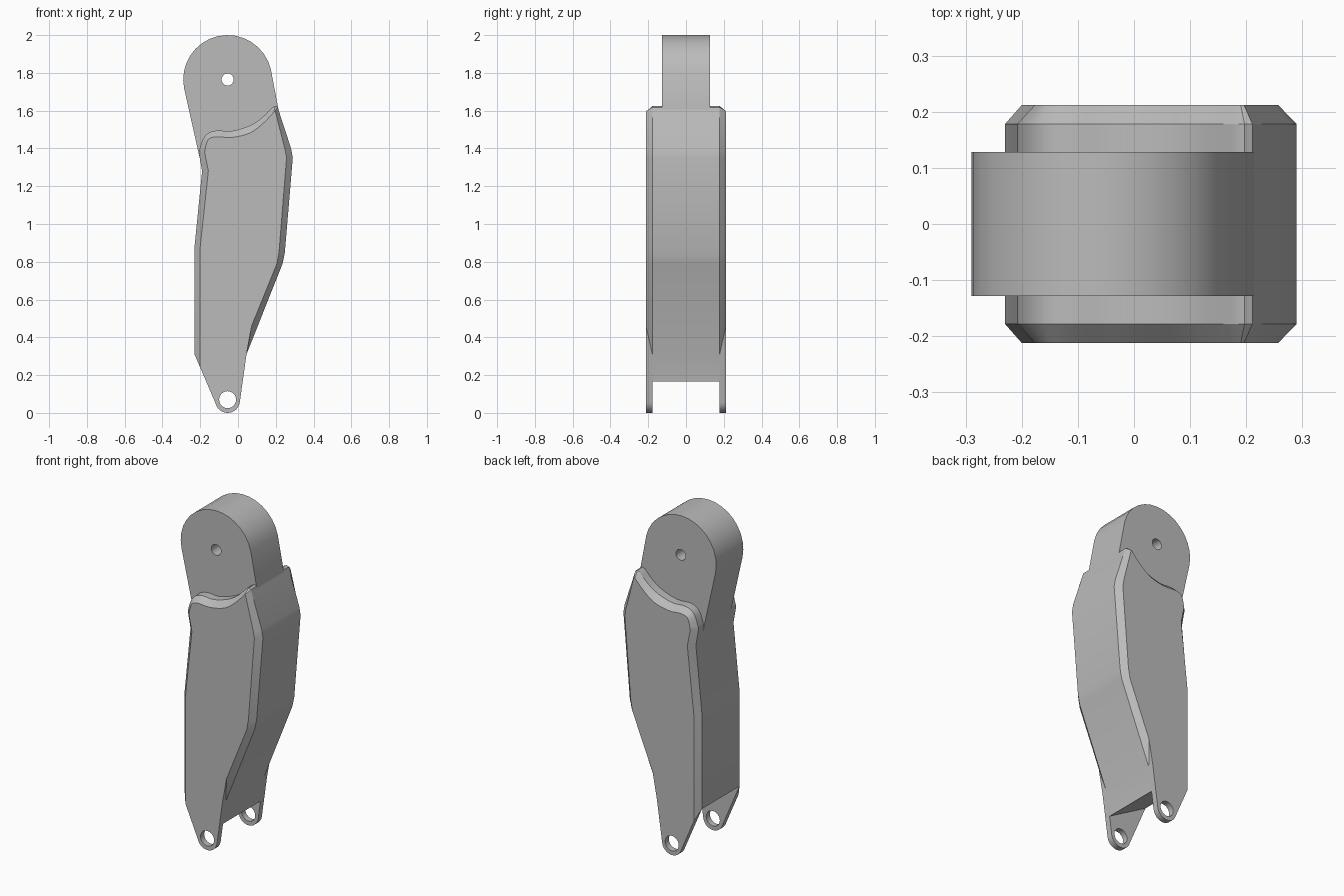
import bpy, bmesh, math
from mathutils import Vector

cube = bpy.data.objects.get("Cube")
if cube:
    bpy.data.objects.remove(cube)

grey = bpy.data.materials.new("plain grey")
grey.use_nodes = True
grey.diffuse_color = (0.5, 0.5, 0.5, 1)
grey.node_tree.nodes["Principled BSDF"].inputs["Base Color"].default_value = (0.5, 0.5, 0.5, 1)


def arc(cx, cz, r, start, end, steps):
    """Points on an arc, angles in degrees."""
    angles = [math.radians(start + (end - start) * i / steps) for i in range(steps + 1)]
    return [(cx + r * math.cos(a), cz + r * math.sin(a)) for a in angles]


def smooth_path(points, steps=3):
    """Rounded path through the points."""
    p = [Vector(q) for q in points]
    p = [p[0]] + p + [p[-1]]
    path = []
    for a, b, c, d in zip(p, p[1:], p[2:], p[3:]):
        for i in range(steps):
            t = i / steps
            path.append(tuple(b + (c - a) * t / 2
                              + (2 * a - 5 * b + 4 * c - d) * t * t / 2
                              + (3 * b - a - 3 * c + d) * t ** 3 / 2))
    return path + [tuple(points[-1])]


def loft(name, sections):
    """Join (y, outline) sections into a closed solid."""
    bm = bmesh.new()
    rings = [[bm.verts.new((x, y, z)) for x, z in outline] for y, outline in sections]
    for low, high in zip(rings, rings[1:]):
        for i in range(len(low)):
            j = (i + 1) % len(low)
            bm.faces.new((low[i], low[j], high[j], high[i]))
    bm.faces.new(rings[0])
    bm.faces.new(rings[-1])
    bmesh.ops.remove_doubles(bm, verts=bm.verts, dist=0.0005)
    bmesh.ops.recalc_face_normals(bm, faces=bm.faces)
    mesh = bpy.data.meshes.new(name)
    bm.to_mesh(mesh)
    bm.free()
    mesh.materials.append(grey)
    obj = bpy.data.objects.new(name, mesh)
    bpy.context.collection.objects.link(obj)
    return obj


def prism(name, outline, half):
    return loft(name, [(-half, outline), (half, outline)])


def cut(target, cutter):
    """Subtract the cutter, then drop it."""
    bpy.context.view_layer.objects.active = target
    mod = target.modifiers.new("cut", "BOOLEAN")
    mod.operation = "DIFFERENCE"
    mod.solver = "EXACT"
    mod.object = cutter
    bpy.ops.object.modifier_apply(modifier=mod.name)
    bpy.data.objects.remove(cutter)


def finish(obj):
    bpy.ops.object.select_all(action="DESELECT")
    obj.select_set(True)
    bpy.context.view_layer.objects.active = obj
    bpy.ops.object.shade_smooth_by_angle(angle=math.radians(28))


# Outlines run clockwise from the lower left; rim is wide, face is the chamfered side
pin_x = -0.055
tab_end = arc(pin_x, 0.065, 0.065, -8, -165, 12)
rim_top = smooth_path([(-0.208, 1.38), (-0.188, 1.444), (-0.16, 1.48), (-0.11, 1.495),
                       (-0.035, 1.492), (0.06, 1.52), (0.124, 1.56), (0.183, 1.618)])
face_top = smooth_path([(-0.177, 1.38), (-0.166, 1.43), (-0.15, 1.453), (-0.11, 1.462),
                        (-0.035, 1.458), (0.06, 1.48), (0.13, 1.53), (0.185, 1.587)])
rim = ([(-0.2, 0.24), (-0.23, 0.31), (-0.23, 0.88), (-0.19, 1.28)] + rim_top
       + [(0.197, 1.625), (0.211, 1.618), (0.22, 1.587), (0.281, 1.4), (0.29, 1.35),
          (0.248, 0.85), (0.236, 0.79), (0.045, 0.31), (0.045, 0.31)] + tab_end)
face = ([(-0.2, 0.24), (-0.2, 0.24), (-0.2, 0.88), (-0.157, 1.28)] + face_top
        + [(0.19, 1.594), (0.196, 1.597), (0.2, 1.587), (0.25, 1.39), (0.257, 1.35),
           (0.217, 0.85), (0.206, 0.79), (0.072, 0.46), (0.045, 0.31)] + tab_end)

# Main arm with chamfered sides
arm = loft("main_arm", [(-0.212, face), (-0.178, rim), (0.178, rim), (0.212, face)])

# Fork slot with a sloping floor, and the fork pin holes
cut(arm, prism("slot_cutter", [(-0.4, 0.405), (0.3, 0.01), (0.3, -0.1), (-0.4, -0.1)], 0.177))
cut(arm, prism("fork_hole_cutter", arc(pin_x, 0.07, 0.045, 0, 345, 23), 0.4))
finish(arm)

# Rounded upper lug, its foot buried in the arm
lug = prism("upper_lug", arc(pin_x, 1.765, 0.235, 13, 192, 16)
            + [(-0.185, 1.27), (0.2, 1.3), (0.218, 1.587)], 0.128)
cut(lug, prism("lug_hole_cutter", arc(pin_x, 1.765, 0.032, 0, 345, 23), 0.4))
finish(lug)
